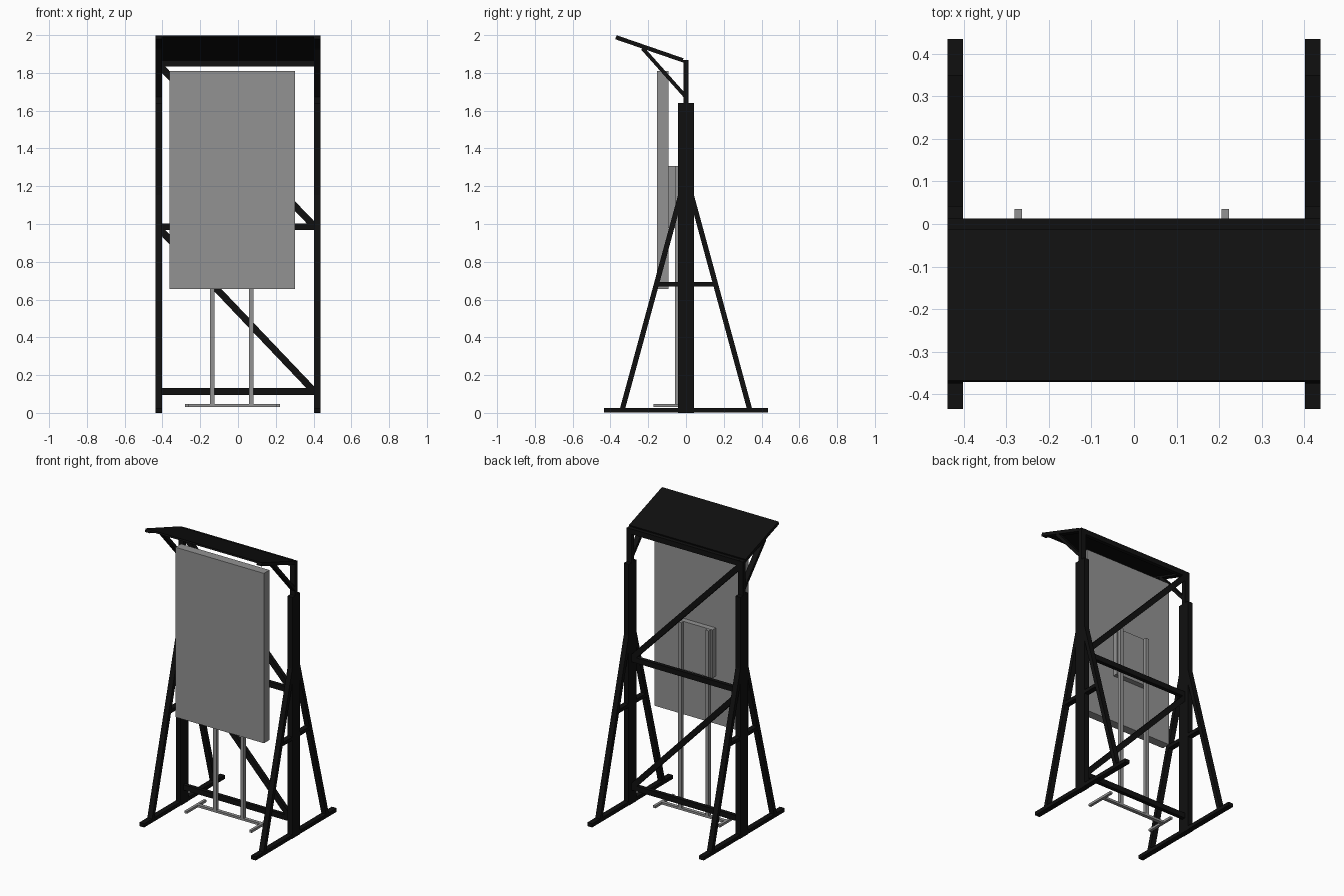
import bpy
from mathutils import Vector

if "Cube" in bpy.data.objects:
    bpy.data.objects.remove(bpy.data.objects["Cube"])


def material(name, value):
    m = bpy.data.materials.new(name)
    m.diffuse_color = (value, value, value, 1)
    m.use_nodes = True
    m.node_tree.nodes["Principled BSDF"].inputs["Base Color"].default_value = m.diffuse_color
    return m


BLACK = material("black_paint", 0.005)
GREY = material("mid_grey", 0.29)


def bar(name, a, b, width, thick, side, mat):
    """Square-ended bar from a to b; width runs along the side axis."""
    a, b, s = Vector(a), Vector(b), Vector(side)
    n = (b - a).normalized().cross(s).normalized()
    verts = [p + s * (width / 2 * i) + n * (thick / 2 * j)
             for p in (a, b) for i, j in ((-1, -1), (1, -1), (1, 1), (-1, 1))]
    faces = [(3, 2, 1, 0), (4, 5, 6, 7)]
    faces += [(i, (i + 1) % 4, (i + 1) % 4 + 4, i + 4) for i in range(4)]
    me = bpy.data.meshes.new(name)
    me.from_pydata(verts, [], faces)
    me.materials.append(mat)
    ob = bpy.data.objects.new(name, me)
    bpy.context.collection.objects.link(ob)
    return ob


def box(name, x, y, z, mat):
    """Axis-aligned box from (min, max) ranges."""
    cx, cy = sum(x) / 2, sum(y) / 2
    return bar(name, (cx, cy, z[0]), (cx, cy, z[1]),
               x[1] - x[0], y[1] - y[0], (1, 0, 0), mat)


X, Y = (1, 0, 0), (0, 1, 0)
W = 0.036

# Two side trestles
for label, s in (("left", -1), ("right", 1)):
    c = s * 0.4195
    xr = (c - W / 2, c + W / 2)
    box(label + "_post", xr, (-0.042, 0.042), (0, 1.64), BLACK)
    box(label + "_upper_post", xr, (-0.013, 0.013), (1.62, 1.868), BLACK)
    box(label + "_foot", xr, (-0.434, 0.434), (0.002, 0.027), BLACK)
    box(label + "_tie", xr, (-0.16, 0.16), (0.668, 0.692), BLACK)
    for end, t in (("front", -1), ("back", 1)):
        bar(f"{label}_{end}_leg", (c, t * 0.338, 0.015), (c, t * 0.025, 1.165),
            W, 0.027, X, BLACK)
    # Roof support
    bar(label + "_rafter", (c, -0.373, 1.984), (c, 0.0, 1.856),
        W, 0.012, X, BLACK)
    bar(label + "_roof_brace", (c, -0.23, 1.93), (c, 0.0, 1.672),
        W, 0.02, X, BLACK)

# Sloping roof panel
bar("roof_panel", (0, -0.369, 1.994), (0, -0.015, 1.872), 0.875, 0.011, X, BLACK)

# Cross beams and diagonals between the posts
for i, z in enumerate((0.114, 0.985, 1.851)):
    box(f"cross_beam_{i + 1}", (-0.405, 0.405), (-0.013, 0.013),
        (z - 0.018, z + 0.018), BLACK)
for i, (z0, z1) in enumerate(((0.11, 0.965), (0.985, 1.83))):
    bar(f"diagonal_{i + 1}", (0.407, 0, z0), (-0.407, 0, z1), 0.026, W, Y, BLACK)

# Hanging display board and its mounting box
box("display_board", (-0.363, 0.302), (-0.153, -0.093), (0.655, 1.809), GREY)
box("mounting_box", (-0.16, 0.09), (-0.0935, -0.056), (0.98, 1.307), GREY)

# Light stand carrying the board
for label, x in (("left", -0.1355), ("right", 0.07)):
    box(label + "_stand_pole", (x - 0.012, x + 0.012), (-0.057, -0.033),
        (0.04, 1.306), GREY)
for label, x in (("left", -0.272), ("right", 0.214)):
    box(label + "_stand_foot", (x - 0.009, x + 0.009), (-0.172, 0.035),
        (0.032, 0.048), GREY)
box("stand_crossbar", (-0.27, 0.212), (-0.057, -0.033), (0.0325, 0.0475), GREY)
